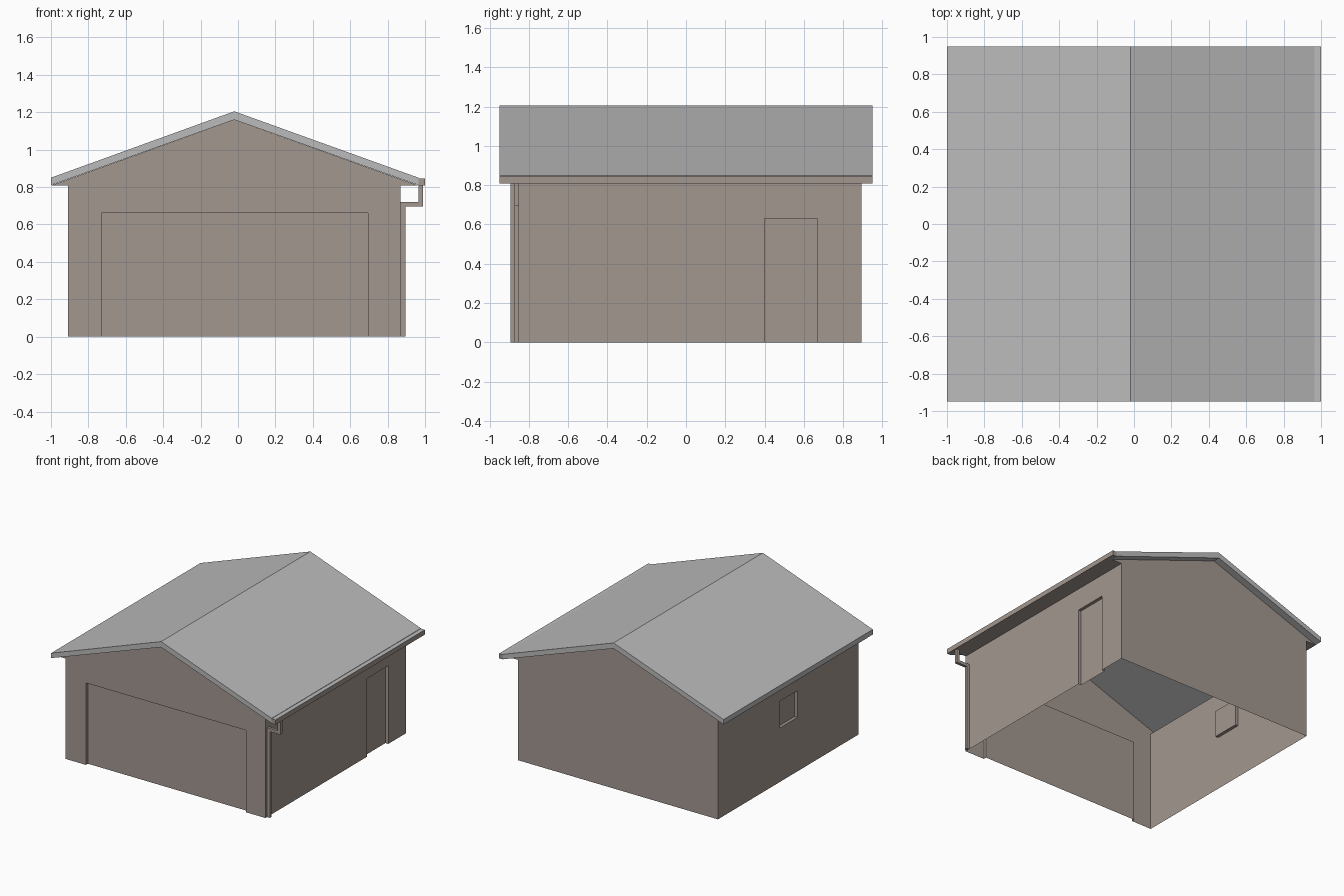
import bpy
import bmesh
from mathutils import Vector

default = bpy.data.objects.get("Cube")
if default:
    bpy.data.objects.remove(default)


def make_material(name, color):
    mat = bpy.data.materials.new(name)
    mat.use_nodes = True
    mat.diffuse_color = color
    mat.node_tree.nodes["Principled BSDF"].inputs["Base Color"].default_value = color
    return mat


brown = make_material("taupe_wall", (0.37, 0.31, 0.28, 1))
grey = make_material("roof_grey", (0.50, 0.50, 0.50, 1))

# Main dimensions
LEFT, RIGHT = -0.91, 0.87
BACK = 0.893
EAVE, RIDGE_X = 0.808, -0.02
ROOF_L, ROOF_R, ROOF_Y = -1.0, 0.965, 0.95
RIDGE_LOW, RIDGE_TOP, FASCIA_TOP = 1.16, 1.205, 0.85
DEPTH = 0.025


def finish(name, bm, *mats):
    mesh = bpy.data.meshes.new(name)
    bm.to_mesh(mesh)
    bm.free()
    for mat in mats:
        mesh.materials.append(mat)
    obj = bpy.data.objects.new(name, mesh)
    bpy.context.collection.objects.link(obj)
    return obj


def wall(name, place, outline, opening=None, outward=(0, 0, 1)):
    """Thin wall sheet; place(u, z, inset) maps wall coordinates into space.
    opening = (u0, u1, z0, z1) becomes a shallow recess."""
    bm = bmesh.new()

    def face(points):
        f = bm.faces.new([bm.verts.new(place(*p)) for p in points])
        f.normal_update()
        return f

    flat = [(u, z, 0) for u, z in outline]
    faces = []
    if opening:
        u0, u1, z0, z1 = opening
        rim = [(u0, z0), (u1, z0), (u1, z1), (u0, z1)]
        if z0 == 0:
            # Doorway: notch cut out of the bottom edge
            notch = [(u, z, 0) for u, z in (rim[0], rim[3], rim[2], rim[1])]
            faces.append(face(flat[:1] + notch + flat[1:]))
            sides = (1, 2, 3)
        else:
            # Window: ring of four faces around the hole
            for i in range(4):
                j = (i + 1) % 4
                faces.append(face([flat[i], flat[j], (*rim[j], 0), (*rim[i], 0)]))
            sides = (0, 1, 2, 3)
        faces.append(face([(*p, DEPTH) for p in rim]))
        for i in sides:
            a, b = rim[i], rim[(i + 1) % 4]
            face([(*a, 0), (*b, 0), (*b, DEPTH), (*a, DEPTH)])
    else:
        faces.append(face(flat))
    for f in faces:
        if f.normal.dot(Vector(outward)) < 0:
            f.normal_flip()
    bmesh.ops.remove_doubles(bm, verts=bm.verts, dist=0.0001)
    return finish(name, bm, brown)


def prism(name, profile, y0, y1, *mats):
    """Closed solid from an x-z profile swept along y."""
    bm = bmesh.new()
    f = bm.faces.new([bm.verts.new((x, y0, z)) for x, z in profile])
    swept = bmesh.ops.extrude_face_region(bm, geom=[f])["geom"]
    verts = [v for v in swept if isinstance(v, bmesh.types.BMVert)]
    bmesh.ops.translate(bm, verts=verts, vec=(0, y1 - y0, 0))
    bmesh.ops.recalc_face_normals(bm, faces=bm.faces)
    return finish(name, bm, *mats)


def rect(u0, u1, z0, z1):
    return [(u0, z0), (u1, z0), (u1, z1), (u0, z1)]


# Gable walls, widened at the top to close the boxed eaves
gable = [(LEFT, 0), (RIGHT, 0), (RIGHT, EAVE), (ROOF_R, EAVE),
         (RIDGE_X, RIDGE_LOW), (ROOF_L, EAVE), (LEFT, EAVE)]
wall("front_wall", lambda u, z, d: (u, d - BACK, z), gable,
     (-0.73, 0.695, 0, 0.66), (0, -1, 0))
wall("back_wall", lambda u, z, d: (u, BACK - d, z), gable, None, (0, 1, 0))

# Side walls with door and window recesses
side = rect(-BACK, BACK, 0, EAVE)
wall("side_wall_with_door", lambda u, z, d: (RIGHT - d, u, z), side,
     (0.40, 0.67, 0, 0.63), (1, 0, 0))
wall("side_wall_with_window", lambda u, z, d: (LEFT + d, u, z), side,
     (-0.12, 0.11, 0.435, 0.65), (-1, 0, 0))

# Soffits under the eaves
for name, x0, x1 in (("window_side_soffit", ROOF_L, LEFT),
                     ("door_side_soffit", RIGHT, ROOF_R)):
    wall(name, lambda u, z, d: (u, z, EAVE), rect(x0, x1, -BACK, BACK),
         None, (0, 0, -1))

# Roof slab
roof_low = EAVE + 0.002
prism("roof", [(ROOF_L, roof_low), (ROOF_L, FASCIA_TOP), (RIDGE_X, RIDGE_TOP),
               (ROOF_R, FASCIA_TOP), (ROOF_R, roof_low), (RIDGE_X, RIDGE_LOW)],
      -ROOF_Y, ROOF_Y, grey)

# Gutter with a grey top
gutter = prism("gutter", rect(ROOF_R, 1.0, EAVE, FASCIA_TOP - 0.003),
               -ROOF_Y, ROOF_Y, brown, grey)
for poly in gutter.data.polygons:
    poly.material_index = int(poly.normal.z > 0.9)

# Downspout: down from the gutter, back to the wall, then to the ground
pipe = 0.025
prism("downspout", [(RIGHT, 0), (RIGHT + pipe, 0), (RIGHT + pipe, 0.695),
                    (0.99, 0.695), (0.99, EAVE), (0.99 - pipe, EAVE),
                    (0.99 - pipe, 0.72), (RIGHT, 0.72)],
      -0.873, -0.85, brown)
